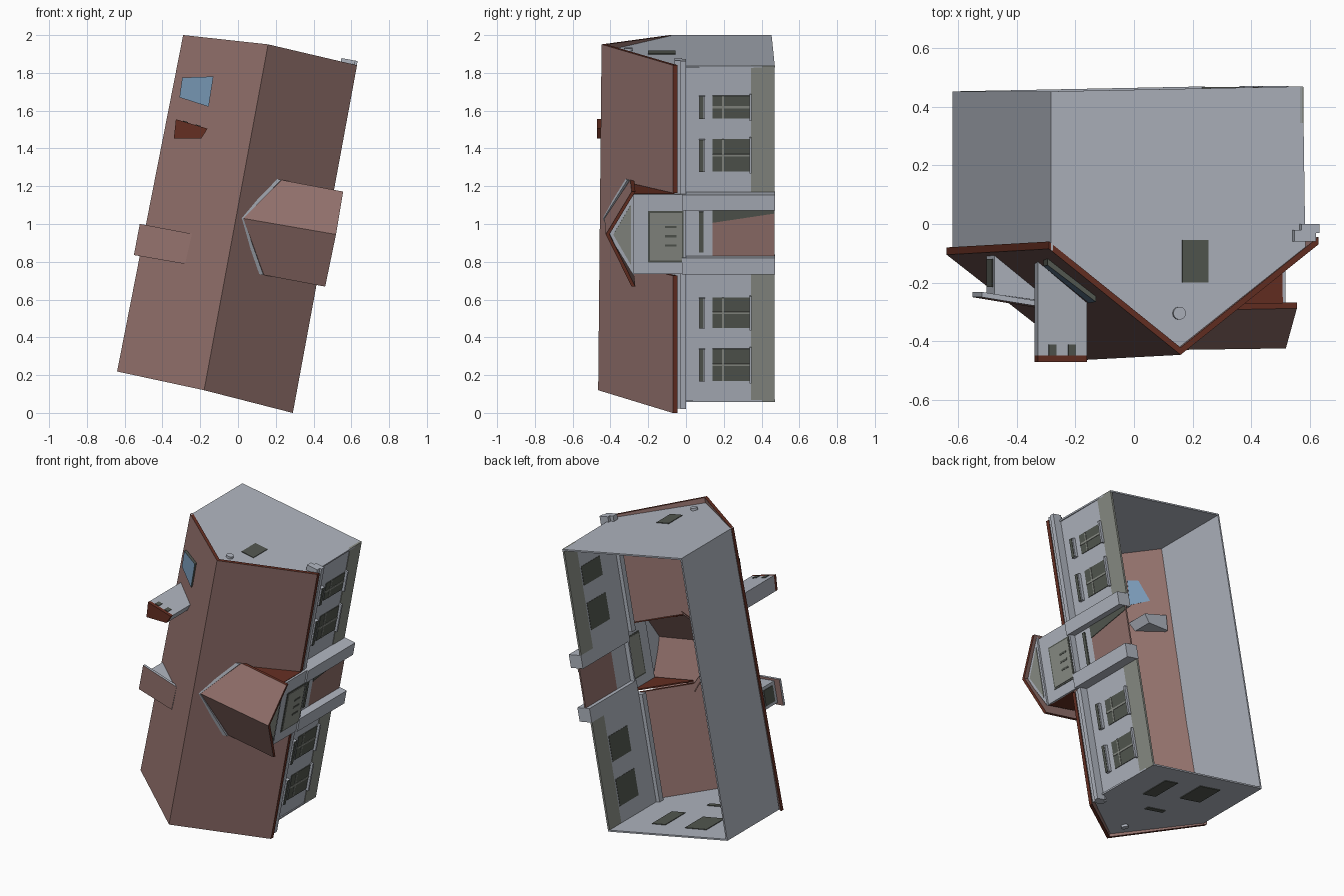
import bpy, bmesh, math
from mathutils import Vector

if "Cube" in bpy.data.objects:
    bpy.data.objects.remove(bpy.data.objects["Cube"])

# House lies on its back: local a = depth, y = down, b = length (tilted in the xz plane)
T = math.radians(10.7)
C, S = math.cos(T), math.sin(T)


def P(a, y, b):
    return Vector((a * C + b * S, y, 1 - a * S + b * C))


def material(name, rgb):
    m = bpy.data.materials.new(name)
    m.diffuse_color = (*rgb, 1)
    m.use_nodes = True
    m.node_tree.nodes["Principled BSDF"].inputs["Base Color"].default_value = m.diffuse_color
    return m


WALL = material("pale grey wall", (0.43, 0.46, 0.52))
ROOF = material("dusty pink roof", (0.29, 0.165, 0.15))
TRIM = material("dark red trim", (0.13, 0.028, 0.016))
PLINTH = material("green grey plinth", (0.25, 0.265, 0.235))
GLASS = material("dark glass", (0.085, 0.095, 0.08))
SKY = material("blue skylight", (0.19, 0.32, 0.47))


def slab(name, pts, off, mat, edge=None):
    """Extrude a local polygon along a local offset; the rim may have its own colour."""
    bm = bmesh.new()
    n = len(pts)
    lo = [bm.verts.new(P(*p)) for p in pts]
    hi = [bm.verts.new(P(*[p[i] + off[i] for i in range(3)])) for p in pts]
    bm.faces.new(lo)
    bm.faces.new(hi[::-1])
    for i in range(n):
        j = (i + 1) % n
        bm.faces.new((lo[j], lo[i], hi[i], hi[j])).material_index = 1 if edge else 0
    bmesh.ops.recalc_face_normals(bm, faces=bm.faces)
    me = bpy.data.meshes.new(name)
    bm.to_mesh(me)
    bm.free()
    me.materials.append(mat)
    if edge:
        me.materials.append(edge)
    ob = bpy.data.objects.new(name, me)
    bpy.context.collection.objects.link(ob)
    return ob


def box(name, a0, a1, y0, y1, b0, b1, mat):
    return slab(name, [(a0, y0, b0), (a1, y0, b0), (a1, y1, b0), (a0, y1, b0)],
                (0, 0, b1 - b0), mat)


# Main roof: left slope, and right slope notched for the front dormer
DOWN = (0, 0.025, 0)
slab("roof_left", [(-.484, -.105, -.886), (-.471, -.085, .929),
                   (-.02, -.447, .964), (-.013, -.465, -.898)], DOWN, ROOF, TRIM)
slab("roof_right", [(-.013, -.465, -.898), (.471, -.07, -.929), (.468, -.07, -.19),
                    (.175, -.303, -.19), (.014, -.44, .033), (.175, -.303, .255),
                    (.466, -.07, .255), (.463, -.07, .943), (-.02, -.447, .964)],
     DOWN, ROOF, TRIM)

# Outer walls, open at the base
box("back_wall", -.465, -.455, -.09, .453, -.88, .93, WALL)
for name, b, d in (("top_gable", .93, -.01), ("bottom_gable", -.88, .01)):
    slab(name, [(-.465, .453, b), (-.465, -.085, b), (-.017, -.435, b),
                (.42, -.08, b), (.412, .47, b)], (0, 0, d), WALL)
for i, (b0, b1) in enumerate(((-.88, -.18), (.25, .93))):
    box(f"facade_{i}", .40, .41, -.05, .345, b0, b1, WALL)
    box(f"plinth_{i}", .40, .413, .345, .468, b0, b1, PLINTH)
    box(f"eave_cornice_{i}", .375, .45, -.06, -.02, b0 - .03, b1 + .035 * i, WALL)
    box(f"eave_gutter_{i}", .40, .462, -.03, 0, b0 - .03, b1 + .035 * i, WALL)

# Facade windows with bars, sills and shutter boxes
for i, (b0, b1) in enumerate(((-.767, -.594), (-.482, -.319), (.362, .535), (.647, .769))):
    box(f"window_{i}", .398, .414, .14, .335, b0, b1, GLASS)
    m = (b0 + b1) / 2
    box(f"window_post_{i}", .413, .417, .14, .335, m - .006, m + .006, PLINTH)
    box(f"window_rail_{i}", .413, .417, .19, .20, b0, b1, PLINTH)
    box(f"window_sill_{i}", .41, .43, .335, .348, b0 - .01, b1 + .01, WALL)
    box(f"shutter_box_{i}", .41, .43, .068, .10, b0, b1, WALL)
    box(f"shutter_slot_{i}", .429, .433, .072, .092, b0, b1, GLASS)

# Central bay: side piers, upper room and recessed door
for i, (b0, b1) in enumerate(((-.18, -.09), (.165, .25))):
    box(f"bay_pier_{i}", .40, .49, -.02, .472, b0, b1, WALL)
box("bay_upper_wall", .465, .48, -.28, 0, -.18, .25, WALL)
box("bay_upper_floor", .40, .48, -.012, 0, -.18, .25, WALL)
box("bay_door_wall", .43, .44, 0, .14, -.09, .165, WALL)
box("bay_door", .43, .44, .14, .468, -.09, .165, ROOF)
slab("bay_door_glass", [(.438, .14, .165), (.438, .468, .165), (.438, .468, .14),
                        (.438, .14, .09)], (.006, 0, 0), GLASS)
box("bay_slot", .438, .446, .07, .092, -.07, .15, GLASS)
box("bay_window_frame", .463, .483, -.20, -.012, -.115, .16, GLASS)
box("bay_window", .461, .486, -.19, -.02, -.105, .15, PLINTH)
for k in range(3):
    box(f"bay_window_bar_{k}", .484, .488, -.11, -.05, -.03 + k * .05, -.018 + k * .05, GLASS)

# Front dormer: roof, gable, cheeks and valley flashing
slab("dormer_gable", [(.48, -.275, -.19), (.48, -.41, .036), (.48, -.275, .26)],
     (.012, 0, 0), WALL)
slab("dormer_gable_inset", [(.49, -.29, -.13), (.49, -.385, .036), (.49, -.29, .20)],
     (.006, 0, 0), PLINTH)
for i, (be, bc) in enumerate(((-.24, -.18), (.272, .245))):
    slab(f"dormer_roof_{i}", [(.012, -.432, .034), (.52, -.425, .042),
                              (.515, -.288, be), (.175, -.295, be)],
         (0, .02, 0), ROOF, TRIM)
    slab(f"dormer_cheek_{i}", [(.18, -.285, bc), (.468, -.275, bc), (.468, -.06, bc)],
         (0, 0, .008), TRIM)
    slab(f"valley_flashing_{i}", [(.002, -.445, .034), (.022, -.437, .034),
                                  (.183, -.31, be), (.160, -.32, be)],
         (0, .012, 0), WALL)
    box(f"dormer_eave_{i}", .20, .47, -.285, -.25, bc, bc + .008, TRIM)

# Small shed dormer on the back slope
slab("shed_roof", [(-.511, -.25, -.264), (-.511, -.25, -.096),
                   (-.23, -.295, -.096), (-.236, -.295, -.26)], (0, .018, 0), ROOF, WALL)
for i, b in enumerate((-.25, -.12)):
    slab(f"shed_cheek_{i}", [(-.46, -.24, b), (-.25, -.27, b), (-.46, -.09, b)],
         (0, 0, .01), WALL)
box("shed_front", -.465, -.455, -.24, -.09, -.25, -.11, WALL)
box("shed_window", -.469, -.452, -.215, -.12, -.23, -.13, GLASS)

# Chimney passing through the roof, with vents and cap
stack = [(-.426, .484), (-.252, .466), (-.275, .409), (-.418, .382)]
slab("chimney", [(a, -.45, b) for a, b in stack], (0, .36, 0), WALL)
slab("chimney_cap", [(a, -.472, b) for a, b in stack], (0, .022, 0), TRIM)
for i, t in enumerate((.22, .62)):
    a = -.426 + .174 * t
    b = .484 - .018 * t
    slab(f"chimney_vent_{i}", [(a, -.45, b), (a + .027, -.45, b - .003),
                               (a + .027, -.412, b - .003), (a, -.412, b)], (0, 0, .004), GLASS)

# Skylight set through the back slope
def slope(a):
    return -.095 - (a + .477) * .78


slab("skylight", [(a, slope(a) - .012, b) for a, b in
                  ((-.434, .707), (-.273, .743), (-.268, .581), (-.429, .601))],
     (0, .047, 0), SKY, GLASS)

# Gable windows and round vents
box("top_gable_window", -.008, .082, -.20, -.055, .917, .934, GLASS)
box("bottom_window_front", .09, .19, .11, .32, -.884, -.866, GLASS)
box("bottom_window_back", -.23, -.07, .15, .34, -.884, -.866, GLASS)
box("bottom_attic_window", -.11, .03, -.06, -.03, -.884, -.866, GLASS)
for name, b in (("top_round_vent", .93), ("bottom_round_vent", -.895)):
    slab(name, [(-.02 + .022 * math.cos(k * math.pi / 6), -.305 + .022 * math.sin(k * math.pi / 6), b)
                for k in range(12)], (0, 0, .015), WALL)
